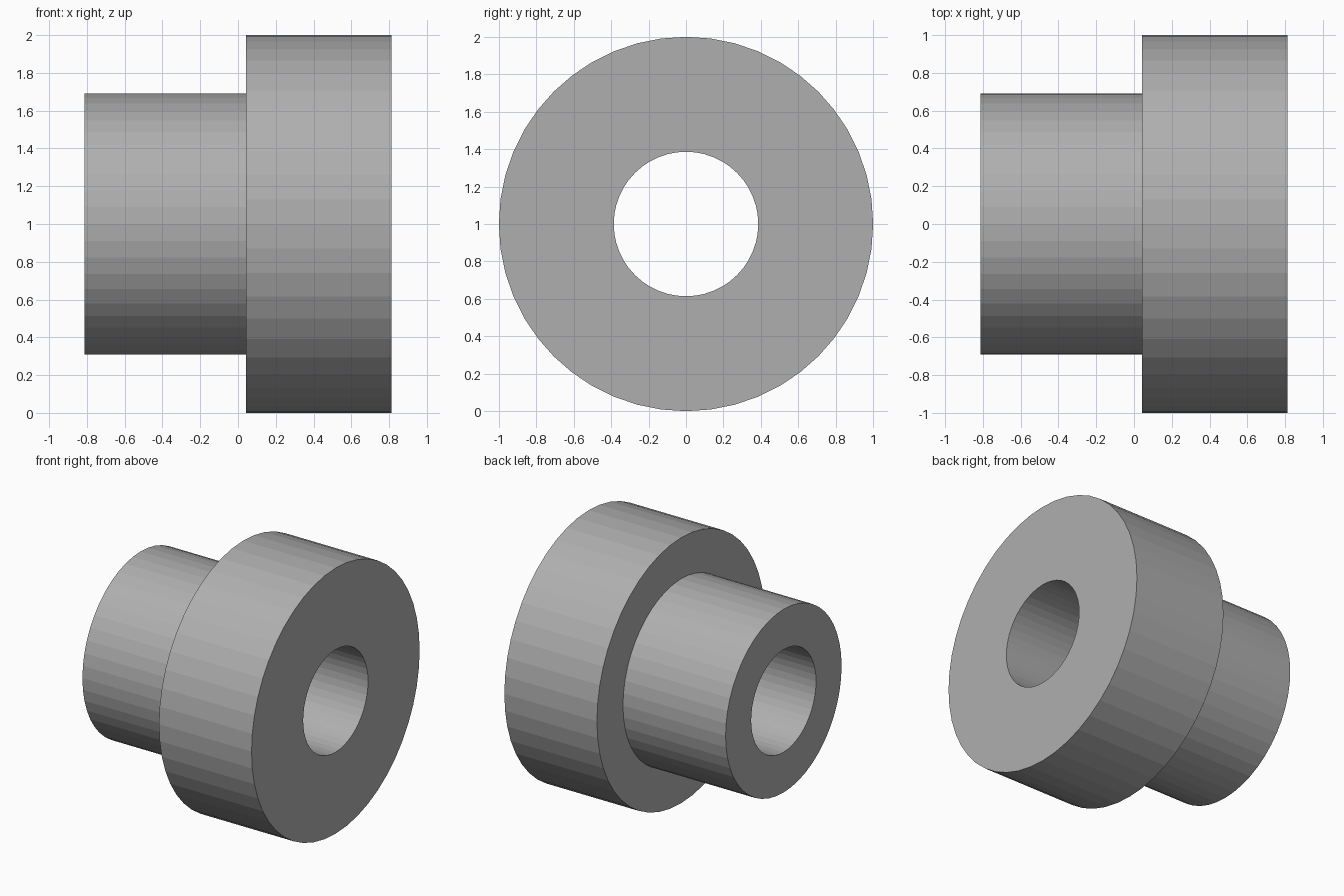
import bpy, bmesh
from math import cos, sin, tau

if "Cube" in bpy.data.objects:
    bpy.data.objects.remove(bpy.data.objects["Cube"])

SIDES = 48
# Closed section of the bushing: (x along the axis, radius)
PROFILE = [(-0.813, 0.386), (-0.813, 0.69), (0.042, 0.69),
           (0.042, 1.0), (0.813, 1.0), (0.813, 0.386)]

bm = bmesh.new()

# One ring of vertices per profile point, around the x axis at z = 1
rings = [[bm.verts.new((x, r * sin(tau * i / SIDES), 1 + r * cos(tau * i / SIDES)))
          for i in range(SIDES)] for x, r in PROFILE]

# Join neighbouring rings; the last joins the first to form the bore
for a, b in zip(rings, rings[1:] + rings[:1]):
    for i in range(SIDES):
        j = (i + 1) % SIDES
        bm.faces.new((a[i], a[j], b[j], b[i]))
bmesh.ops.recalc_face_normals(bm, faces=bm.faces)

# Flanged bushing with flat facets
mesh = bpy.data.meshes.new("flanged_bushing")
bm.to_mesh(mesh)
bm.free()
bushing = bpy.data.objects.new("flanged_bushing", mesh)
bpy.context.collection.objects.link(bushing)

# Dark grey finish
grey = bpy.data.materials.new("dark_grey")
grey.diffuse_color = (0.43, 0.43, 0.43, 1)
grey.use_nodes = True
grey.node_tree.nodes["Principled BSDF"].inputs["Base Color"].default_value = grey.diffuse_color
mesh.materials.append(grey)
